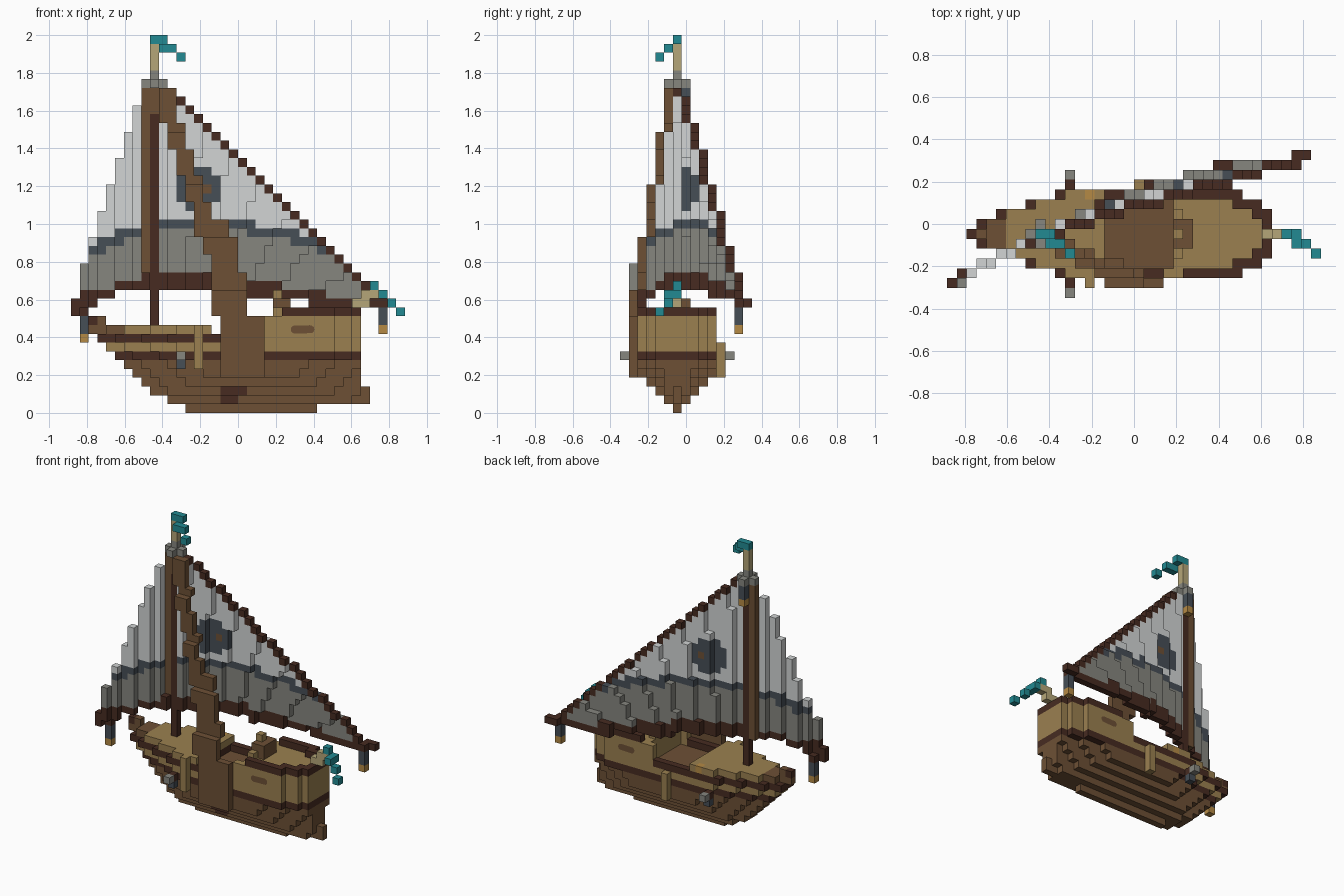
import bpy, bmesh, math
from mathutils import Vector

if "Cube" in bpy.data.objects:
    bpy.data.objects.remove(bpy.data.objects["Cube"], do_unlink=True)

V = 2 / 43                      # edge of one block
MID = 6                         # centre row of the hull
PALETTE = {"brown": "6D5035", "dark_brown": "472B21", "tan": "9B8050",
           "pale_wood": "B5A678", "gold": "B58A45", "canvas": "D2D5D5",
           "grey": "86867F", "steel": "464E56", "teal": "228A92"}
MATS = {}


def linear(h):
    c = [int(h[n:n + 2], 16) / 255 for n in (0, 2, 4)]
    return [x / 12.92 if x < 0.04 else ((x + 0.055) / 1.055) ** 2.4 for x in c] + [1]


for name, code in PALETTE.items():
    m = bpy.data.materials.new(name)
    m.use_nodes = True
    m.diffuse_color = linear(code)
    m.node_tree.nodes["Principled BSDF"].inputs["Base Color"].default_value = linear(code)
    MATS[name] = m


def box(part, color, xs, ys, zs):
    """Fill an inclusive range of blocks; a single number means one block."""
    xs, ys, zs = [(r, r) if isinstance(r, int) else r for r in (xs, ys, zs)]
    for i in range(xs[0], xs[1] + 1):
        for j in range(ys[0], ys[1] + 1):
            for k in range(zs[0], zs[1] + 1):
                part[i, j, k] = color


def build(name, part):
    """Turn a set of blocks into one mesh with only its outer faces."""
    bm = bmesh.new()
    verts = {}
    colors = sorted(set(part.values()))

    def vert(p):
        key = tuple(p)
        if key not in verts:
            verts[key] = bm.verts.new(((p[0] - 19) * V, (p[1] - 7.5) * V, p[2] * V))
        return verts[key]

    for cell, color in part.items():
        for a in range(3):
            for s in (0, 1):
                near = list(cell)
                near[a] += 2 * s - 1
                if tuple(near) in part:
                    continue
                b, c = (a + 1) % 3, (a + 2) % 3
                ring = []
                for db, dc in ((0, 0), (1, 0), (1, 1), (0, 1)):
                    p = list(cell)
                    p[a] += s
                    p[b] += db
                    p[c] += dc
                    ring.append(vert(p))
                f = bm.faces.new(ring if s else ring[::-1])
                f.material_index = colors.index(color)
    mesh = bpy.data.meshes.new(name)
    bm.to_mesh(mesh)
    bm.free()
    for c in colors:
        mesh.materials.append(MATS[c])
    bpy.context.collection.objects.link(bpy.data.objects.new(name, mesh))


# Hull: stacked layers, narrow at the bow, rounded below the stern
def half_width(i, k, start):
    stern = 2 if i == 32 else 3 if i >= 30 else 4
    if k < 6:
        stern = min(stern, (33 - i + k) // 3)
    return min(k, stern, 1 + (i - start + 1) // 3)


hull = {}
bow = [13, 11, 9, 8, 7, 6, 5, 4, 3, 4]
for k, start in enumerate(bow):
    for i in range(start, 28 if k == 0 else 33):
        w = half_width(i, k, start)
        waist = 16 <= i <= 22
        for d in range(-w, w + 1):
            rim = abs(d) == w
            if k < 6:
                color = "brown"
            elif k == 6:
                color = "dark_brown"
            elif k == 7:
                color = "brown" if waist and not rim else "tan"
            elif k == 8:
                color = "dark_brown" if i < 22 else "tan"
            else:
                color = "brown" if i < 6 else "tan"
            # open waist between the two raised decks
            if waist and k >= 8 and not (rim and (k == 8 or i == 22)):
                continue
            hull[i, MID + d, k] = color
for k in (1, 2):
    for i in (17, 18, 19)[:k + 1]:
        hull[i, MID - k, k] = "dark_brown"
box(hull, "brown", (29, 33), MID, (1, 2))
box(hull, "brown", (2, 3), MID, (9, 10))
box(hull, "dark_brown", 2, MID, 10)
box(hull, "gold", 14, MID + 4, 9)
build("hull", hull)

# Stern castle with rail and side windows
castle = {}
for i in range(22, 33):
    w = half_width(i, 9, 3)
    for d in range(-w, w + 1):
        if i > 22 or abs(d) == w:
            castle[i, MID + d, 10] = "tan"
    if i >= 24:
        inner = -1 if i == 32 else half_width(i + 1, 9, 3) - 1
        for d in range(-w, w + 1):
            if abs(d) > inner:
                castle[i, MID + d, 11] = "dark_brown"
build("stern_castle", castle)

windows = bmesh.new()
for side in (-1, 1):
    y = (MID + 0.5 + side * 4.5 - 7.5) * V + side * 0.002
    ring = []
    for n in range(12):
        a = n * math.tau / 12
        cx = 0.85 if math.cos(a) > 0 else -0.85
        ring.append(windows.verts.new(Vector(((26.35 - 19 + cx + 0.5 * math.cos(a)) * V,
                                              y, (9.5 + 0.48 * math.sin(a)) * V))))
    windows.faces.new(ring if side < 0 else ring[::-1])
mesh = bpy.data.meshes.new("side_windows")
windows.to_mesh(mesh)
windows.free()
mesh.materials.append(MATS["brown"])
bpy.context.collection.objects.link(bpy.data.objects.new("side_windows", mesh))

# Steering stand on the castle deck
helm = {}
for j in (4, 8):
    box(helm, "tan", 23, j, 11)
box(helm, "brown", 23, (5, 7), (11, 12))
box(helm, "brown", 24, (5, 7), (11, 12))
box(helm, "tan", 23, MID, (12, 13))
build("helm", helm)

# Cannons, mirrored
cannons = {}
for side in (-1, 1):
    box(cannons, "grey", 12, MID + side * 6, 6)
    box(cannons, "dark_brown", 12, MID + side * 5, 6)
    box(cannons, "steel", 12, MID + side * 5, 5)
build("cannons", cannons)

# Staggered side posts
posts = {}
box(posts, "tan", 14, MID - 5, (5, 9))
box(posts, "tan", 19, MID + 5, (4, 7))
build("side_posts", posts)

# Mast, cap and top pole
mast = {}
box(mast, "dark_brown", 9, MID, (9, 33))
box(mast, "brown", 9, MID, (34, 36))
box(mast, "brown", 8, MID, (14, 36))
box(mast, "grey", (8, 10), MID, 37)
box(mast, "grey", 9, (5, 7), 37)
box(mast, "grey", 9, MID, 38)
box(mast, "steel", 9, 7, (35, 36))
box(mast, "gold", 9, 7, 34)
box(mast, "pale_wood", 9, MID, (39, 41))
build("mast", mast)

# Stepped shroud from the hull side up to the mast head
shroud = {}
for i0, i1, j, k0, k1 in ((17, 21, 1, 4, 10), (16, 19, 1, 11, 13), (16, 19, 2, 14, 15),
                          (16, 18, 2, 16, 17), (15, 18, 2, 18, 19), (14, 17, 3, 20, 21),
                          (14, 15, 3, 22, 23), (13, 14, 3, 24, 25), (13, 14, 4, 26, 26),
                          (12, 13, 4, 27, 29), (11, 12, 4, 30, 31), (11, 12, 5, 32, 32),
                          (10, 11, 5, 33, 36)):
    box(shroud, "brown", (i0, i1), j, (k0, k1))
build("shroud", shroud)


# Sail: a billowing sheet of blocks with dark boom and rear edge
def sail_row(i, k):
    if i < 9:
        return math.floor(1 + i * 5 / 9 + 0.35)
    drop = max(0, min(1, (47 - i - k) / (35 - i))) if i < 33 else 0
    belly = 1.6 * math.sin(math.pi * (i - 9) / 27) * drop
    return math.floor(6 + (i - 9) * 8 / 27 + belly + 0.35)


def band_height(i):
    return round(21 - (0.022 if i < 14 else 0.014) * (i - 14) ** 2)


def boom_height(i):
    if i < 8:
        return round(14 - 3 * ((8 - i) / 8) ** 2)
    return 14 if i < 19 else 13 if i < 27 else 12


sail, boom = {}, {}
for i in range(37):
    low = boom_height(i)
    high = low + (i < 3 or 8 <= i < 24 or 27 <= i < 29)
    box(boom, "dark_brown", i, sail_row(i, low), (low, high))
    if i in (0, 8, 9, 36):
        continue
    top = 13 + 3 * i if i < 8 else 47 - i
    band = band_height(i)
    band_top = max(band, band_height(i - 1), band_height(i + 1))
    for k in range(high + 1, top + 1):
        color = "grey" if k < band else "steel" if k <= band_top else "canvas"
        if (i - 14) ** 2 + (k - 25) ** 2 <= 5:
            color = "steel"
        if (i, k) == (15, 25):
            color = "brown"
        if i >= 10 and k == top:
            color = "dark_brown"
        sail[i, sail_row(i, k), k] = color
build("sail", sail)

# Weights hanging from both boom ends
for i, j, k in ((1, 2, 8), (35, 13, 9)):
    box(boom, "gold", i, j, k)
    box(boom, "steel", i, j, (k + 1, k + 2))
    box(boom, "dark_brown", i, j, k + 3)
build("boom", boom)

# Pennants at mast head and stern
pennants = {}
for cell in ((9, 6, 42), (10, 6, 42), (10, 5, 41), (11, 5, 41), (12, 4, 40),
             (34, 6, 14), (35, 6, 13), (35, 5, 13), (36, 5, 12), (37, 4, 11)):
    pennants[cell] = "teal"
build("pennants", pennants)

staff = {}
box(staff, "pale_wood", (32, 33), MID, 12)
box(staff, "pale_wood", (33, 34), MID, 13)
build("stern_staff", staff)
